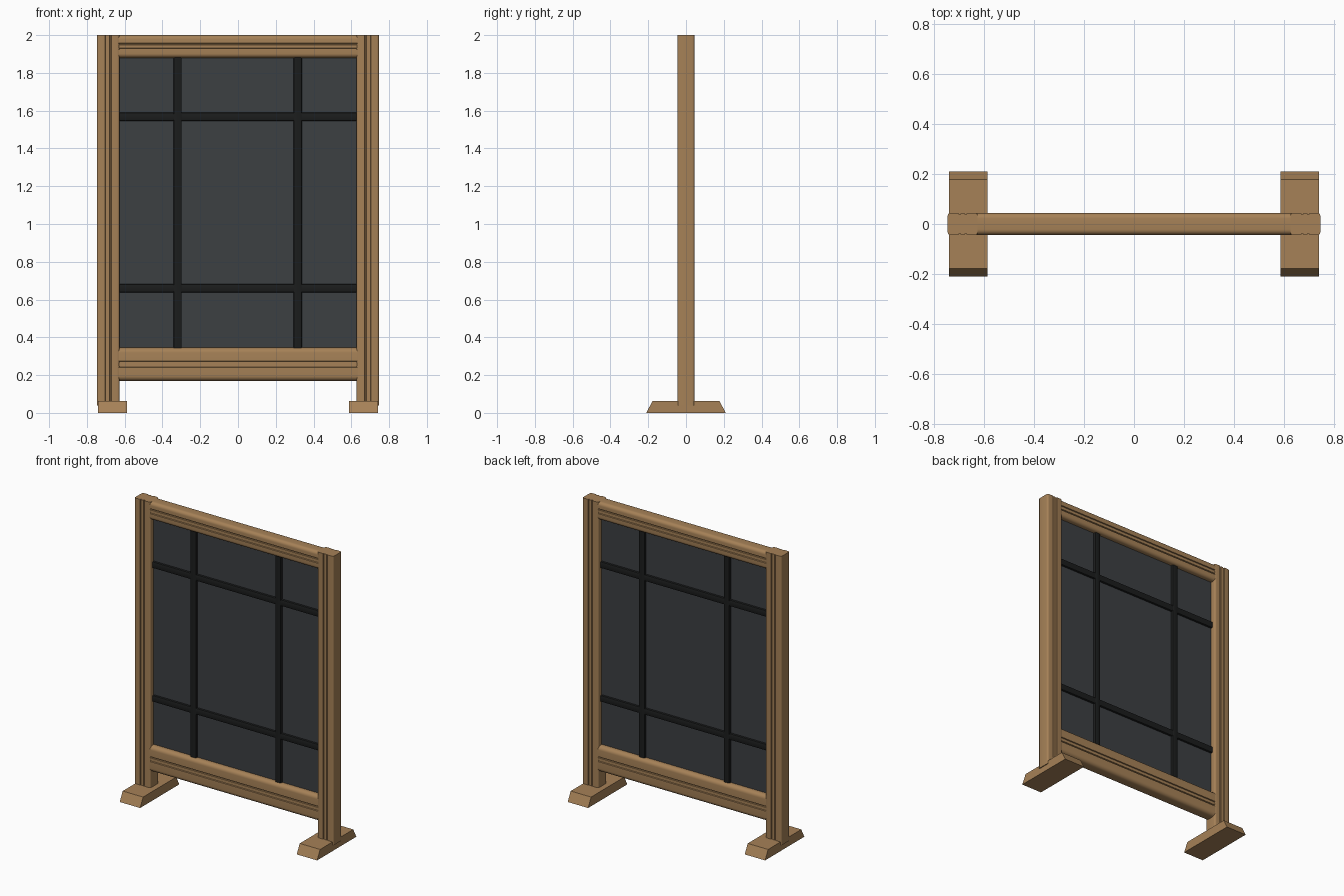
import bpy, bmesh
from math import pi, sin, cos, radians

if "Cube" in bpy.data.objects:
    bpy.data.objects.remove(bpy.data.objects["Cube"])


def material(name, rgb):
    m = bpy.data.materials.new(name)
    m.diffuse_color = (*rgb, 1)
    m.use_nodes = True
    m.node_tree.nodes["Principled BSDF"].inputs["Base Color"].default_value = m.diffuse_color
    return m


WOOD = material("oak_wood", (0.38, 0.22, 0.095))
GLASS = material("dark_panel", (0.045, 0.05, 0.055))
BLACK = material("black_bar", (0.011, 0.012, 0.012))


def prism(name, pts, start, end, place, mat):
    """Extrude a 2D profile from start to end; place maps (u, v, w) to xyz."""
    bm = bmesh.new()
    rings = [[bm.verts.new(place(u, v, w)) for u, v in pts] for w in (start, end)]
    n = len(pts)
    for ring in rings:
        bm.faces.new(ring)
    for i in range(n):
        j = (i + 1) % n
        bm.faces.new((rings[0][i], rings[0][j], rings[1][j], rings[1][i]))
    bmesh.ops.recalc_face_normals(bm, faces=bm.faces[:])
    me = bpy.data.meshes.new(name)
    bm.to_mesh(me)
    bm.free()
    me.shade_smooth()
    me.set_sharp_from_angle(angle=radians(32))
    me.materials.append(mat)
    ob = bpy.data.objects.new(name, me)
    bpy.context.collection.objects.link(ob)
    return ob


def profile(a, b, r, steps=4, grooves=False):
    """Rounded rectangle (half sizes a, b), optional twin grooves on the +-v faces."""
    pts = []
    for k, (sx, sy) in enumerate(((1, 1), (-1, 1), (-1, -1), (1, -1))):
        for i in range(steps + 1):
            t = pi / 2 * (k + i / steps)
            pts.append((sx * (a - r) + r * cos(t), sy * (b - r) + r * sin(t)))
        if grooves and k in (0, 2):
            s = 1 if k == 0 else -1
            # two narrow grooves with a bead between them
            for u, d in ((.017, 0), (.015, .007), (.010, .007), (.008, .002),
                         (-.008, .002), (-.010, .007), (-.015, .007), (-.017, 0)):
                pts.append((s * u, s * (b - d)))
    return pts


def upright(x):
    return lambda u, v, w: (x + u, v, w)


def across(z):
    return lambda u, v, w: (w, v, z + u)


# Posts and feet, mirrored left and right
foot = [(-.21, 0), (.21, 0), (.178, .062), (-.178, .062)]
for side, s in (("left", -1), ("right", 1)):
    prism(side + "_post", profile(.06, .045, .012, grooves=True),
          .04, 2.0, upright(s * .687), WOOD)
    prism(side + "_foot", foot, s * .588, s * .741,
          lambda u, v, w: (w, u, v), WOOD)

# Top and bottom rails
prism("top_rail", profile(.06, .044, .022, 6, True), -.632, .632, across(1.94), WOOD)
prism("bottom_rail", profile(.0875, .044, .026, 6, True), -.632, .632, across(.2575), WOOD)

# Dark infill panel
prism("panel", [(-.635, -.008), (.635, -.008), (.635, .008), (-.635, .008)],
      .32, 1.90, upright(0), GLASS)

# Glazing bars, showing on both faces of the panel
for side, x in (("left", -.32), ("right", .316)):
    prism(side + "_vertical_bar", profile(.022, .024, .007, 2), .33, 1.89, upright(x), BLACK)
for level, z in (("lower", .66), ("upper", 1.567)):
    prism(level + "_horizontal_bar", profile(.022, .022, .007, 2), -.632, .632, across(z), BLACK)
